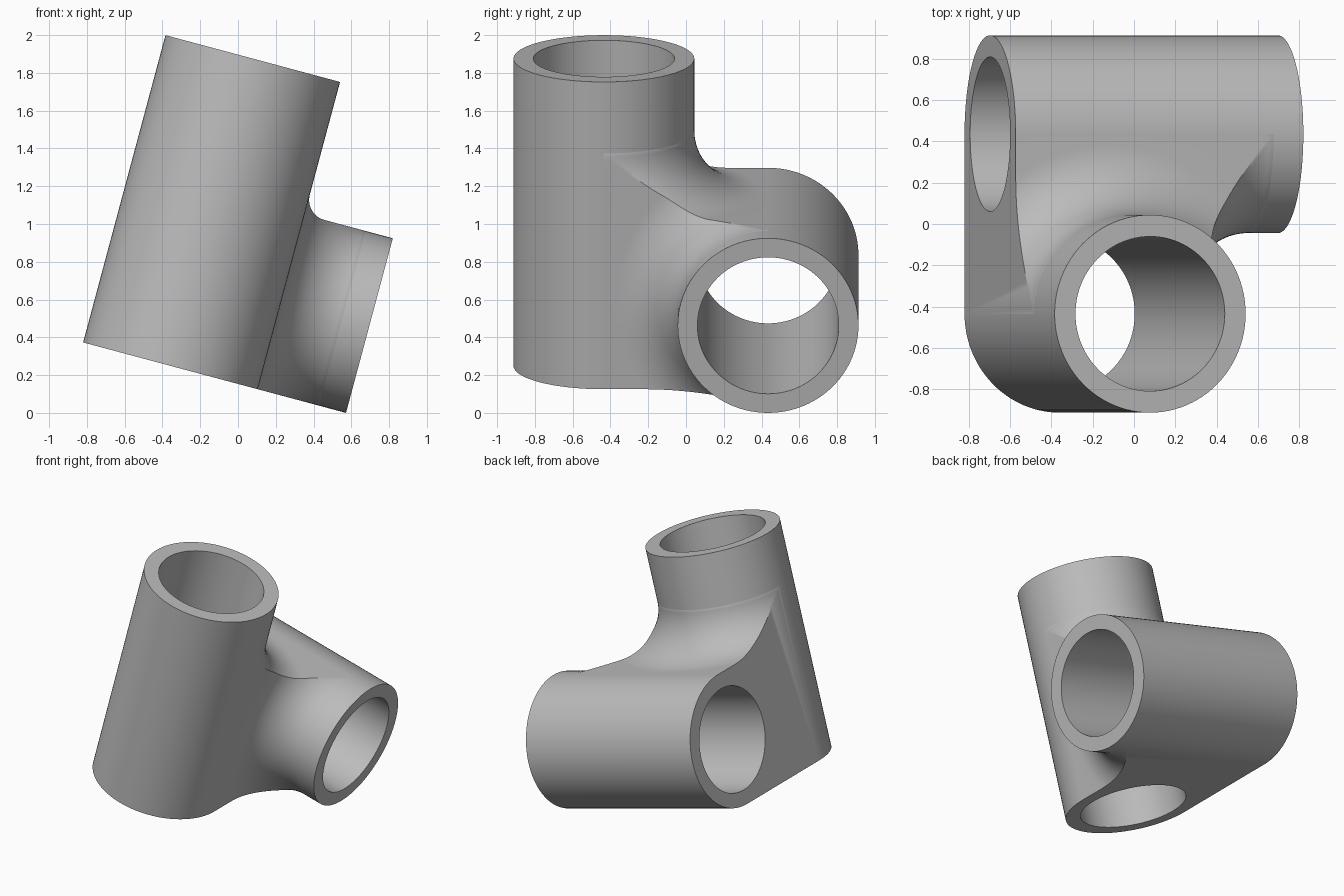
import bpy
import bmesh
from math import cos, sin, pi, radians
from mathutils import Matrix

cube = bpy.data.objects.get("Cube")
if cube:
    bpy.data.objects.remove(cube, do_unlink=True)

R_OUT, R_IN = 0.4785, 0.374     # tube radii
OFFSET = 0.4345                 # distance of each tube axis from the middle
LEN_A, LEN_B = 1.684, 1.441     # tall tube, cross tube
FILLET = 0.335
SIDE = 2 * R_OUT
SEGMENTS = 96

# Half turn that swaps the two tube directions, and the final lean of the part
SWAP = Matrix(((0, 0, 1, 0), (0, -1, 0, 0), (1, 0, 0, 0), (0, 0, 0, 1)))
KEEP = Matrix.Identity(4)
LEAN = Matrix.Translation((-0.82, 0, 0.373)) @ Matrix.Rotation(radians(15), 4, 'Y')

grey = bpy.data.materials.new("plain_grey")
grey.use_nodes = True
grey.diffuse_color = (0.5, 0.5, 0.5, 1)
grey.node_tree.nodes["Principled BSDF"].inputs["Base Color"].default_value = (0.5, 0.5, 0.5, 1)


def finish_mesh(bm, name, matrix):
    bmesh.ops.transform(bm, matrix=matrix, verts=bm.verts)
    bmesh.ops.recalc_face_normals(bm, faces=bm.faces)
    mesh = bpy.data.meshes.new(name)
    bm.to_mesh(mesh)
    bm.free()
    mesh.materials.append(grey)
    obj = bpy.data.objects.new(name, mesh)
    bpy.context.collection.objects.link(obj)
    return obj


def lathe(name, profile, matrix, closed=False):
    """Turn (radius, height) points about the tall tube's axis."""
    bm = bmesh.new()
    angles = [2 * pi * i / SEGMENTS for i in range(SEGMENTS)]
    rings = [[bm.verts.new((R_OUT + r * cos(a), -OFFSET + r * sin(a), h)) for a in angles]
             for r, h in profile]
    pairs = list(zip(rings, rings[1:]))
    if closed:
        pairs.append((rings[-1], rings[0]))
    else:
        bm.faces.new(rings[0])
        bm.faces.new(rings[-1])
    for low, high in pairs:
        for i in range(SEGMENTS):
            j = (i + 1) % SEGMENTS
            bm.faces.new((low[i], low[j], high[j], high[i]))
    return finish_mesh(bm, name, matrix)


def tube(name, length, matrix):
    profile = [(R_OUT, 0), (R_OUT, length), (R_IN, length), (R_IN, 0)]
    return lathe(name, profile, matrix, closed=True)


def flared_neck(name, matrix):
    """Wide base that sweeps up into a tube with a round fillet."""
    steps = 24
    profile = [(2.5, -0.2), (2.5, SIDE)]
    for i in range(steps + 1):
        a = pi / 2 * i / steps
        profile.append((R_OUT + FILLET * (1 - sin(a)), SIDE + FILLET * (1 - cos(a))))
    profile.append((R_OUT - 0.004, SIDE + FILLET + 0.01))
    profile.append((R_OUT - 0.004, 1.8))
    return lathe(name, profile, matrix)


def block(name, size, half_depth):
    bm = bmesh.new()
    bmesh.ops.create_cube(bm, size=1)
    fit = Matrix.Translation((size / 2, 0, size / 2)) @ Matrix.Diagonal((size, 2 * half_depth, size, 1))
    return finish_mesh(bm, name, fit)


# The two tubes
tall_tube = tube("tall_tube", LEN_A, KEEP)
cross_tube = tube("cross_tube", LEN_B, SWAP)

# Web joining them: a block trimmed by both flared necks, then bored through
web = block("joining_web", 1.4, OFFSET)
bore = [(R_IN + 0.006, -0.5), (R_IN + 0.006, 2.0)]
cutters = []
for matrix in (KEEP, SWAP):
    cutters.append((flared_neck("neck_trimmer", matrix), 'INTERSECT'))
for matrix in (KEEP, SWAP):
    cutters.append((lathe("bore_cutter", bore, matrix), 'DIFFERENCE'))
for cutter, operation in cutters:
    cutter.hide_render = True
    mod = web.modifiers.new(operation.lower(), 'BOOLEAN')
    mod.operation = operation
    mod.solver = 'EXACT'
    mod.object = cutter

# Keep the trimmed web and drop the helpers
bpy.context.view_layer.update()
depsgraph = bpy.context.evaluated_depsgraph_get()
trimmed = bpy.data.meshes.new_from_object(web.evaluated_get(depsgraph))
web.modifiers.clear()
web.data = trimmed
trimmed.materials.clear()
trimmed.materials.append(grey)
for cutter, _ in cutters:
    bpy.data.objects.remove(cutter, do_unlink=True)

# Lean the whole part and smooth the round faces
bpy.ops.object.select_all(action='DESELECT')
for obj in (tall_tube, cross_tube, web):
    obj.data.transform(LEAN)
    obj.select_set(True)
bpy.context.view_layer.objects.active = web
bpy.ops.object.shade_smooth_by_angle(angle=radians(25))
